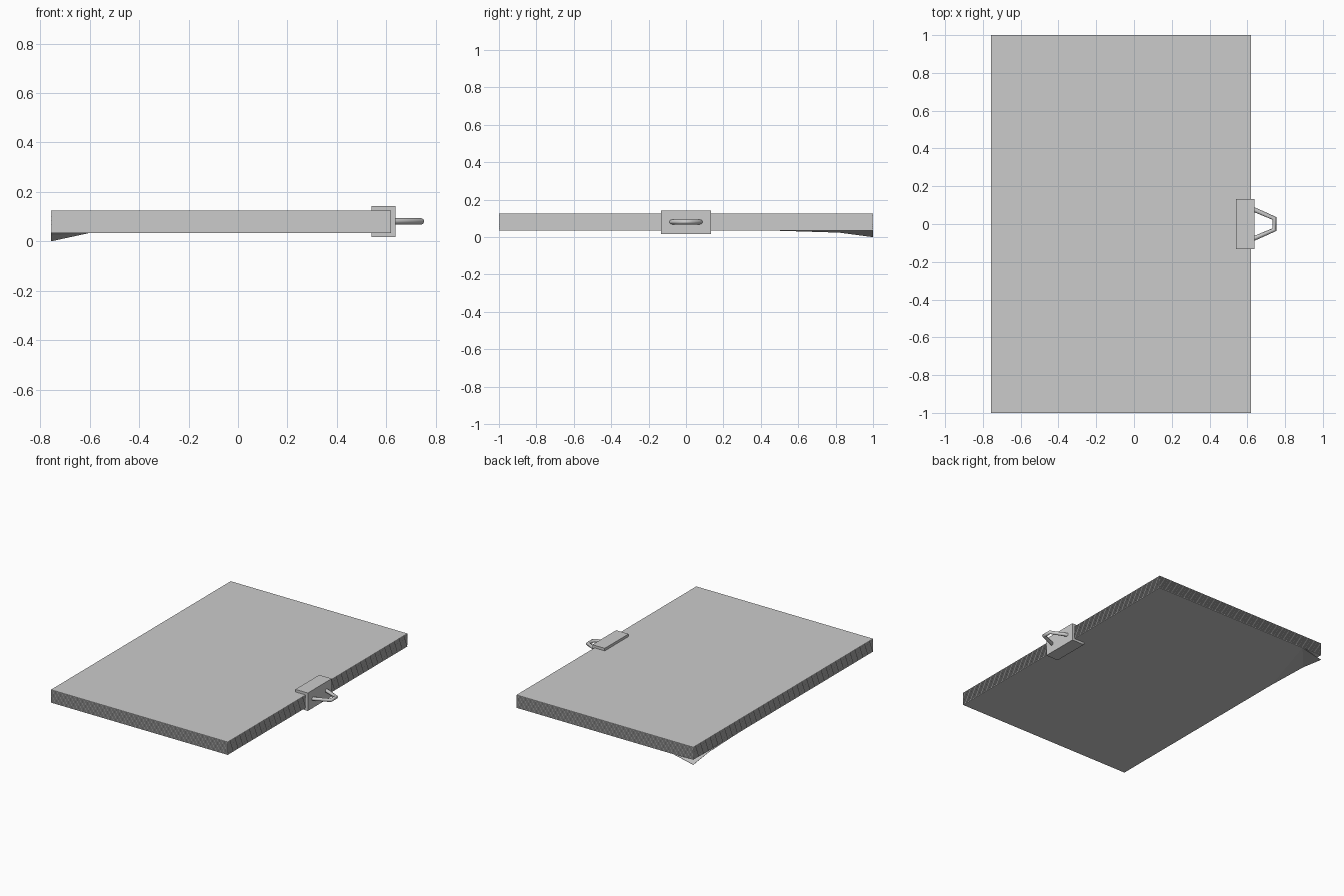
import bpy, bmesh

if "Cube" in bpy.data.objects:
    bpy.data.objects.remove(bpy.data.objects["Cube"])

X0, X1 = -0.757, 0.62      # sheet extents along x
Z0, Z1 = 0.036, 0.125      # stack bottom and top


def box(name, lo, hi):
    me = bpy.data.meshes.new(name)
    bm = bmesh.new()
    bmesh.ops.create_cube(bm, size=1)
    for v in bm.verts:
        v.co = [(a + b) / 2 + c * (b - a) for a, b, c in zip(lo, hi, v.co)]
    bm.to_mesh(me)
    bm.free()
    ob = bpy.data.objects.new(name, me)
    bpy.context.collection.objects.link(ob)
    return ob


def stack(name, inset, z, thickness, pitch, count):
    ob = box(name, (X0 + inset, -1 + inset, z), (X1 - inset, 1 - inset, z + thickness))
    arr = ob.modifiers.new("sheets", 'ARRAY')
    arr.use_relative_offset = False
    arr.use_constant_offset = True
    arr.constant_offset_displace = (0, 0, pitch)
    arr.count = count
    return ob


# Paper stack: full sheets, with thin recessed layers between them
n = 25
pitch = (Z1 - Z0) / (n - 0.4)
stack("paper_sheets", 0, Z0, pitch * 0.6, pitch, n)
stack("paper_gaps", 0.002, Z0 + pitch * 0.6, pitch * 0.4, pitch, n - 1)

# Bottom sheet with one corner curling down
pts = [(X0, -1, Z0), (X1, -1, Z0), (X1, 1, Z0), (-0.6, 1, Z0),
       (X0, 0.5, Z0), (X0, 0.82, 0.026), (X0, 1, 0.002)]
me = bpy.data.meshes.new("curled_sheet")
me.from_pydata(pts, [], [(0, 1, 2, 3, 4), (4, 3, 5), (5, 3, 6)])
sheet = bpy.data.objects.new("curled_sheet", me)
bpy.context.collection.objects.link(sheet)
sol = sheet.modifiers.new("thickness", 'SOLIDIFY')
sol.thickness = 0.002
sol.offset = 1 - 2   # thicken downwards

# Clip body gripping the edge of the stack
box("clip_body", (0.54, -0.133, 0.017), (0.637, 0.133, 0.143))

# Bent wire handle
cu = bpy.data.curves.new("clip_handle", 'CURVE')
cu.dimensions = '3D'
cu.bevel_depth = 0.0125
cu.bevel_resolution = 2
cu.use_fill_caps = True
sp = cu.splines.new('POLY')
path = [(0.62, -0.083), (0.743, -0.03), (0.743, 0.03), (0.62, 0.083)]
sp.points.add(len(path) - 1)
for p, (x, y) in zip(sp.points, path):
    p.co = (x, y, 0.081, 1)
handle = bpy.data.objects.new("clip_handle", cu)
bpy.context.collection.objects.link(handle)
